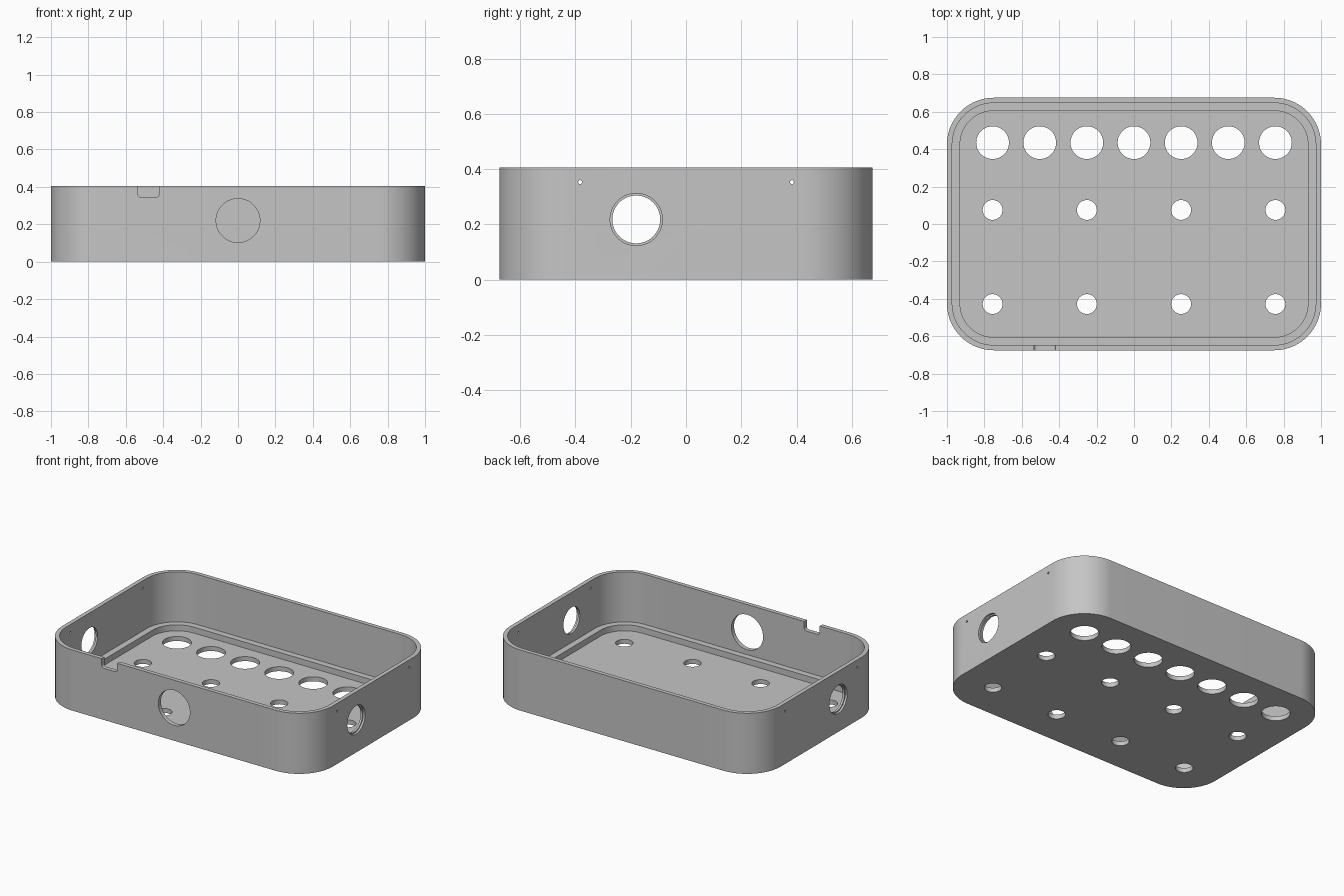
import bpy, bmesh
from math import sin, cos, pi, radians
from mathutils import Matrix, Vector

cube = bpy.data.objects.get("Cube")
if cube:
    bpy.data.objects.remove(cube, do_unlink=True)

HX, HY, HEIGHT, RADIUS = 1.0, 0.675, 0.405, 0.25
WALL, LEDGE = 0.028, 0.07          # insets of wall and ledge from the outside
FLOOR_Z, LEDGE_Z = 0.03, 0.07
CORNER_STEPS = 24

grey = bpy.data.materials.new("plain grey")
grey.use_nodes = True
grey.diffuse_color = (0.56, 0.56, 0.56, 1)
grey.node_tree.nodes["Principled BSDF"].inputs["Base Color"].default_value = grey.diffuse_color


def to_object(name, bm):
    bmesh.ops.recalc_face_normals(bm, faces=bm.faces)
    mesh = bpy.data.meshes.new(name)
    bm.to_mesh(mesh)
    bm.free()
    mesh.materials.append(grey)
    obj = bpy.data.objects.new(name, mesh)
    bpy.context.collection.objects.link(obj)
    return obj


def ring(bm, inset, z):
    """Rounded rectangle of vertices, inset from the outer outline."""
    verts, r = [], RADIUS - inset
    for q, (sx, sy) in enumerate([(1, 1), (-1, 1), (-1, -1), (1, -1)]):
        for i in range(CORNER_STEPS + 1):
            a = (q + i / CORNER_STEPS) * pi / 2
            verts.append(bm.verts.new((sx * (HX - RADIUS) + r * cos(a),
                                       sy * (HY - RADIUS) + r * sin(a), z)))
    return verts


def cylinder(bm, centre, radius, length, axis):
    """Round cutter along the given axis."""
    turn = Vector((0, 0, 1)).rotation_difference(Vector(axis)).to_matrix().to_4x4()
    bmesh.ops.create_cone(bm, cap_ends=True, segments=64, radius1=radius,
                          radius2=radius, depth=length,
                          matrix=Matrix.Translation(centre) @ turn)


# Tray shell: outer wall, rim, inner wall, ledge step and floor
bm = bmesh.new()
rings = [ring(bm, inset, z) for inset, z in [
    (0, 0), (0, HEIGHT), (WALL, HEIGHT), (WALL, LEDGE_Z), (LEDGE, LEDGE_Z), (LEDGE, FLOOR_Z)]]
for low, high in zip(rings, rings[1:]):
    for i in range(len(low)):
        j = (i + 1) % len(low)
        bm.faces.new((low[i], low[j], high[j], high[i]))
bm.faces.new(rings[0])
bm.faces.new(rings[-1])
tray = to_object("enclosure_tray", bm)

# Floor holes: one row of large ones, two rows of small ones
X, Y, Z = (1, 0, 0), (0, 1, 0), (0, 0, 1)
bm = bmesh.new()
PITCH = 0.252
for i in range(-3, 4):
    cylinder(bm, (i * PITCH, 0.435, 0), 0.0875, 0.12, Z)
    if i % 2:
        for y in (0.075, -0.428):
            cylinder(bm, (i * PITCH, y, 0), 0.053, 0.12, Z)

# Wall holes: front opening, side openings and lid pin holes
cylinder(bm, (0, -HY, 0.22), 0.117, 0.2, Y)
cylinder(bm, (0, -0.18, 0.218), 0.0865, 2.4, X)
for y in (-0.383, 0.383):
    cylinder(bm, (0, y, 0.353), 0.007, 2.4, X)

# Rim notch with rounded lower corners
notch = bmesh.ops.create_cube(bm, size=1, matrix=Matrix.Translation((-0.478, -HY, 0.445))
                              @ Matrix.Diagonal((0.115, 0.15, 0.2, 1)))["verts"]
lower = [e for e in {e for v in notch for e in v.link_edges}
         if all(v.co.z < 0.4 for v in e.verts)
         and abs(e.verts[0].co.y - e.verts[1].co.y) > 0.1]
bmesh.ops.bevel(bm, geom=lower, offset=0.018, segments=8, profile=0.5, affect='EDGES')
hole_cutter = to_object("hole_cutter", bm)

# Shallow outer recess around each side opening
bm = bmesh.new()
for side in (-1, 1):
    cylinder(bm, (side * HX, -0.18, 0.218), 0.0945, 0.028, X)
recess_cutter = to_object("recess_cutter", bm)

# Cut the tray, then shade it smooth with sharp edges kept
bpy.ops.object.select_all(action='DESELECT')
bpy.context.view_layer.objects.active = tray
tray.select_set(True)
for cutter in (hole_cutter, recess_cutter):
    mod = tray.modifiers.new(cutter.name, 'BOOLEAN')
    mod.operation, mod.solver, mod.object = 'DIFFERENCE', 'EXACT', cutter
    bpy.ops.object.modifier_apply(modifier=mod.name)
    bpy.data.objects.remove(cutter, do_unlink=True)
bpy.ops.object.shade_smooth_by_angle(angle=radians(30))
